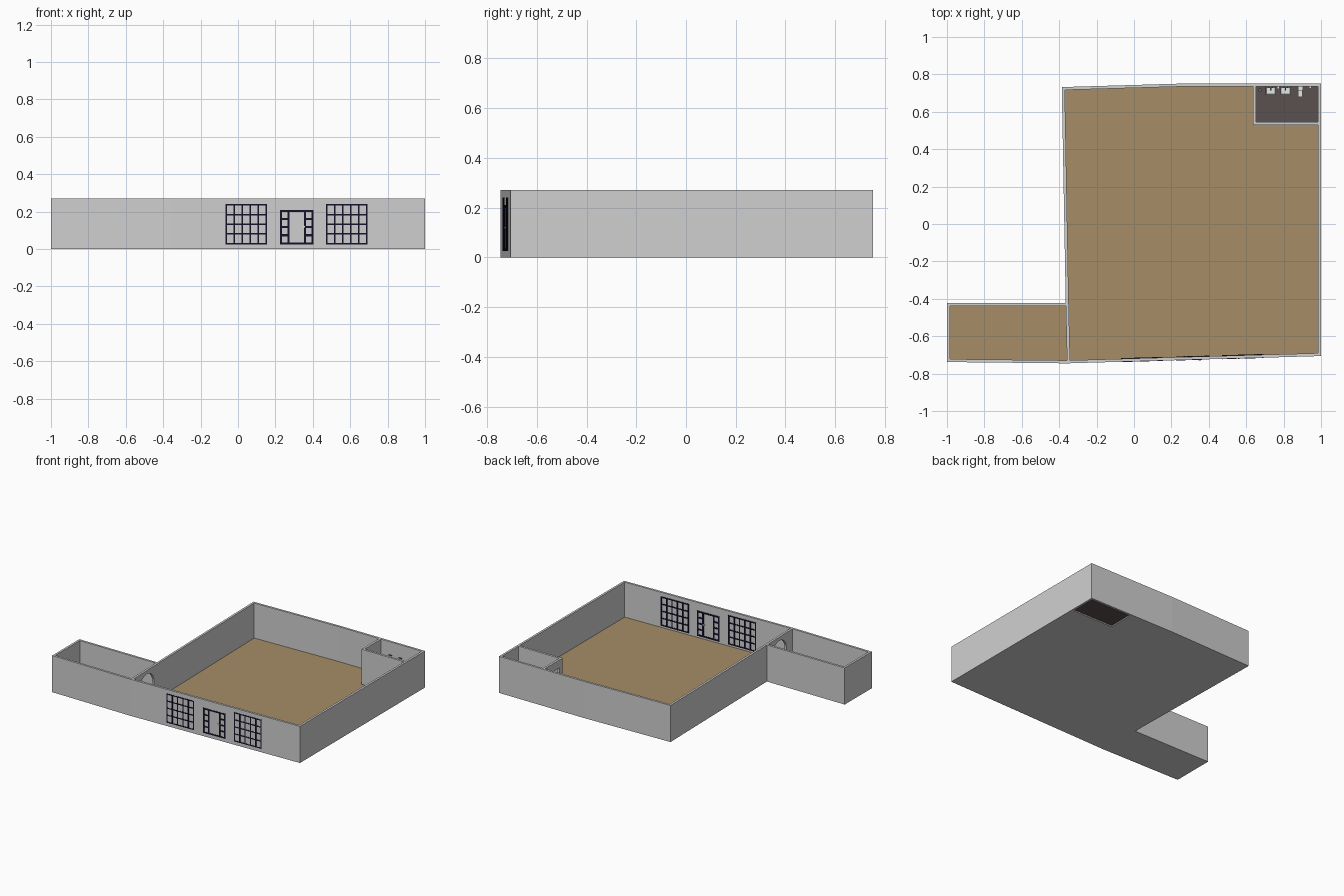
import bpy, bmesh, math
from mathutils import Vector, Matrix

if "Cube" in bpy.data.objects:
    bpy.data.objects.remove(bpy.data.objects["Cube"])

H, T, FLOOR = 0.27, 0.016, 0.012


def material(name, rgb):
    m = bpy.data.materials.new(name)
    m.diffuse_color = (*rgb, 1)
    m.use_nodes = True
    m.node_tree.nodes["Principled BSDF"].inputs["Base Color"].default_value = m.diffuse_color
    return m


PLASTER = material("grey_plaster", (0.63, 0.63, 0.63))
WOOD = material("tan_floor", (0.38, 0.27, 0.135))
TILE = material("dark_tile", (0.105, 0.083, 0.08))
NAVY = material("navy_frame", (0.008, 0.005, 0.022))
WHITE = material("white_ceramic", (0.8, 0.8, 0.8))
METAL = material("dark_metal", (0.15, 0.14, 0.13))


def finish(bm, name, *mats):
    bmesh.ops.recalc_face_normals(bm, faces=bm.faces)
    me = bpy.data.meshes.new(name)
    bm.to_mesh(me)
    bm.free()
    ob = bpy.data.objects.new(name, me)
    for m in mats:
        me.materials.append(m)
    bpy.context.collection.objects.link(ob)
    return ob


def prism(name, pts, z0, z1, *mats, M=Matrix()):
    """Extrude a flat outline from z0 to z1; a second material goes on the top."""
    bm = bmesh.new()
    lo = [bm.verts.new(M @ Vector((x, y, z0))) for x, y in pts]
    hi = [bm.verts.new(M @ Vector((x, y, z1))) for x, y in pts]
    bm.faces.new(lo[::-1])
    top = bm.faces.new(hi)
    for i in range(len(pts)):
        j = (i + 1) % len(pts)
        bm.faces.new((lo[i], lo[j], hi[j], hi[i]))
    top.material_index = len(mats) - 1
    return finish(bm, name, *mats)


def boxes(name, specs, mat, M=Matrix()):
    """Several boxes (x0, x1, y0, y1, z0, z1) in one object."""
    bm = bmesh.new()
    for x0, x1, y0, y1, z0, z1 in specs:
        S = Matrix.Translation(((x0 + x1) / 2, (y0 + y1) / 2, (z0 + z1) / 2)) \
            @ Matrix.Diagonal((x1 - x0, y1 - y0, z1 - z0, 1))
        bmesh.ops.create_cube(bm, size=1, matrix=M @ S)
    return finish(bm, name, mat)


def offset(pts, d):
    """Mitred inward offset of a counter-clockwise outline."""
    out = []
    for i, p in enumerate(pts):
        p, a, b = Vector(p), Vector(pts[i - 1]), Vector(pts[(i + 1) % len(pts)])
        u, v = (p - a).normalized(), (b - p).normalized()
        n1, n2 = Vector((-u.y, u.x)), Vector((-v.y, v.x))
        out.append(tuple(p + (n1 + n2) * d / (1 + n1.dot(n2))))
    return out


# Outer wall ring: main room with a small wing at front left
outer = [(-1, -0.738), (-0.358, -0.745), (1, -0.706), (1, 0.752), (0.3, 0.752),
         (-0.386, 0.732), (-0.365, -0.422), (-1, -0.422)]
inner = offset(outer, T)
bm = bmesh.new()
rings = [[bm.verts.new((x, y, z)) for x, y in ps]
         for ps, z in ((outer, 0), (outer, H), (inner, H), (inner, 0))]
for r in range(4):
    a, b = rings[r], rings[(r + 1) % 4]
    for i in range(len(a)):
        j = (i + 1) % len(a)
        bm.faces.new((a[i], a[j], b[j], b[i]))
finish(bm, "outer_walls", PLASTER)

# Floor slab, notched around the washroom
BX, BY = 0.636, 0.53
floor = inner[:3] + [(inner[2][0], BY + T), (BX + T, BY + T), (BX + T, inner[3][1])] + inner[4:]
prism("main_floor", floor, 0, FLOOR, PLASTER, WOOD)
bx1, by1 = inner[3]
boxes("washroom_floor", [(BX + T, bx1, BY + T, by1, FLOOR - 0.004, FLOOR)], TILE)

# Dividing wall between wing and room, with an arched doorway
a, b = Vector((-0.358, -0.73, 0)), Vector((-0.365, -0.422, 0))


def wall_frame(p, q):
    """Local x along the wall, local y up, local z out of the right-hand side."""
    u = (q - p).normalized()
    up = Vector((0, 0, 1))
    n = u.cross(up)
    M = Matrix((u, up, n)).transposed().to_4x4()
    M.translation = p
    return M


L, mid, r, spring = (b - a).length, 0.16, 0.088, 0.155
arch = [(mid + r * math.cos(t), spring + r * math.sin(t))
        for t in (math.pi * i / 16 for i in range(17))]
outline = [(0, 0), (0, H), (L, H), (L, 0), (mid + r, FLOOR)] + arch + [(mid - r, FLOOR)]
prism("arched_wall", outline, 0, T, PLASTER, M=wall_frame(a, b))

# Washroom walls, with a doorway on the left side
boxes("washroom_front_wall", [(BX, bx1, BY, BY + T, 0, H)], PLASTER)
d0, d1, dh = 0.565, 0.65, 0.21
prism("washroom_side_wall",
      [(BY + T, 0), (d0, 0), (d0, dh), (d1, dh), (d1, 0), (by1, 0), (by1, H), (BY + T, H)],
      BX, BX + T, PLASTER,
      M=Matrix(((0, 0, 1, 0), (1, 0, 0, 0), (0, 1, 0, 0), (0, 0, 0, 1))))

# Front windows and door, as bars through the wall
p, q = Vector((*outer[1], 0)), Vector((*outer[2], 0))
F = wall_frame(p, q)
X0, IN, OUT = outer[1][0], -T - 0.004, 0.002


def lattice(x0, x1, z0, z1, cols, rows, w):
    x0, x1 = x0 - X0, x1 - X0
    bars = []
    for i in range(cols + 1):
        c = x0 + w / 2 + (x1 - x0 - w) * i / cols
        bars.append((c - w / 2, c + w / 2, z0, z1, IN, OUT))
    for i in range(rows + 1):
        c = z0 + w / 2 + (z1 - z0 - w) * i / rows
        bars.append((x0, x1, c - w / 2, c + w / 2, IN + 0.0005, OUT - 0.0005))
    return bars


for name, x0 in (("left_window", -0.068), ("right_window", 0.472)):
    boxes(name, lattice(x0, x0 + 0.222, 0.025, 0.24, 5, 4, 0.008), NAVY, F)
door = lattice(0.224, 0.276, 0.025, 0.21, 1, 4, 0.011)
door += lattice(0.352, 0.404, 0.025, 0.21, 1, 4, 0.011)
door += lattice(0.265, 0.363, 0.025, 0.21, 1, 1, 0.011)
boxes("front_door_frame", door, NAVY, F)
boxes("door_handle", [(0.344 - X0, 0.358 - X0, 0.115, 0.122, IN - 0.004, OUT + 0.004)], WHITE, F)

# Two washbasins with hollow bowls, pedestals, taps and wall lamps
for side, cx in (("left", 0.731), ("right", 0.811)):
    bm = bmesh.new()
    bmesh.ops.create_cube(bm, size=1, matrix=Matrix.Translation((cx, 0.712, 0.09))
                          @ Matrix.Diagonal((0.056, 0.045, 0.026, 1)))
    top = max(bm.faces, key=lambda f: f.calc_center_median().z)
    bmesh.ops.inset_region(bm, faces=[top], thickness=0.006)
    bmesh.ops.translate(bm, verts=top.verts, vec=(0, 0, -0.016))
    finish(bm, side + "_basin", WHITE)
    boxes(side + "_pedestal", [(cx - 0.009, cx + 0.009, 0.715, by1, FLOOR, 0.078)], WHITE)
    boxes(side + "_tap", [(cx - 0.003, cx + 0.003, 0.728, 0.733, 0.1, 0.118),
                          (cx - 0.003, cx + 0.003, 0.715, 0.733, 0.114, 0.118)], METAL)
    boxes(side + "_lamp", [(cx - 0.012, cx + 0.012, by1 - 0.008, by1, 0.17, 0.175)], METAL)
boxes("soap_shelf", [(0.764, 0.778, 0.722, by1, 0.1, 0.106)], WHITE)

# Toilet
boxes("toilet_bowl", [(0.878, 0.902, 0.68, 0.716, 0.035, 0.056),
                      (0.883, 0.897, 0.69, 0.716, FLOOR, 0.036)], WHITE)
boxes("toilet_tank", [(0.876, 0.904, 0.714, by1, 0.05, 0.095)], WHITE)

# Waste bin and paper holder
bm = bmesh.new()
bmesh.ops.create_cone(bm, cap_ends=True, segments=16, radius1=0.008, radius2=0.009, depth=0.035,
                      matrix=Matrix.Translation((0.672, 0.715, FLOOR + 0.0175)))
finish(bm, "waste_bin", METAL)
boxes("paper_holder", [(0.936, 0.948, by1 - 0.012, by1, 0.08, 0.092)], WHITE)
